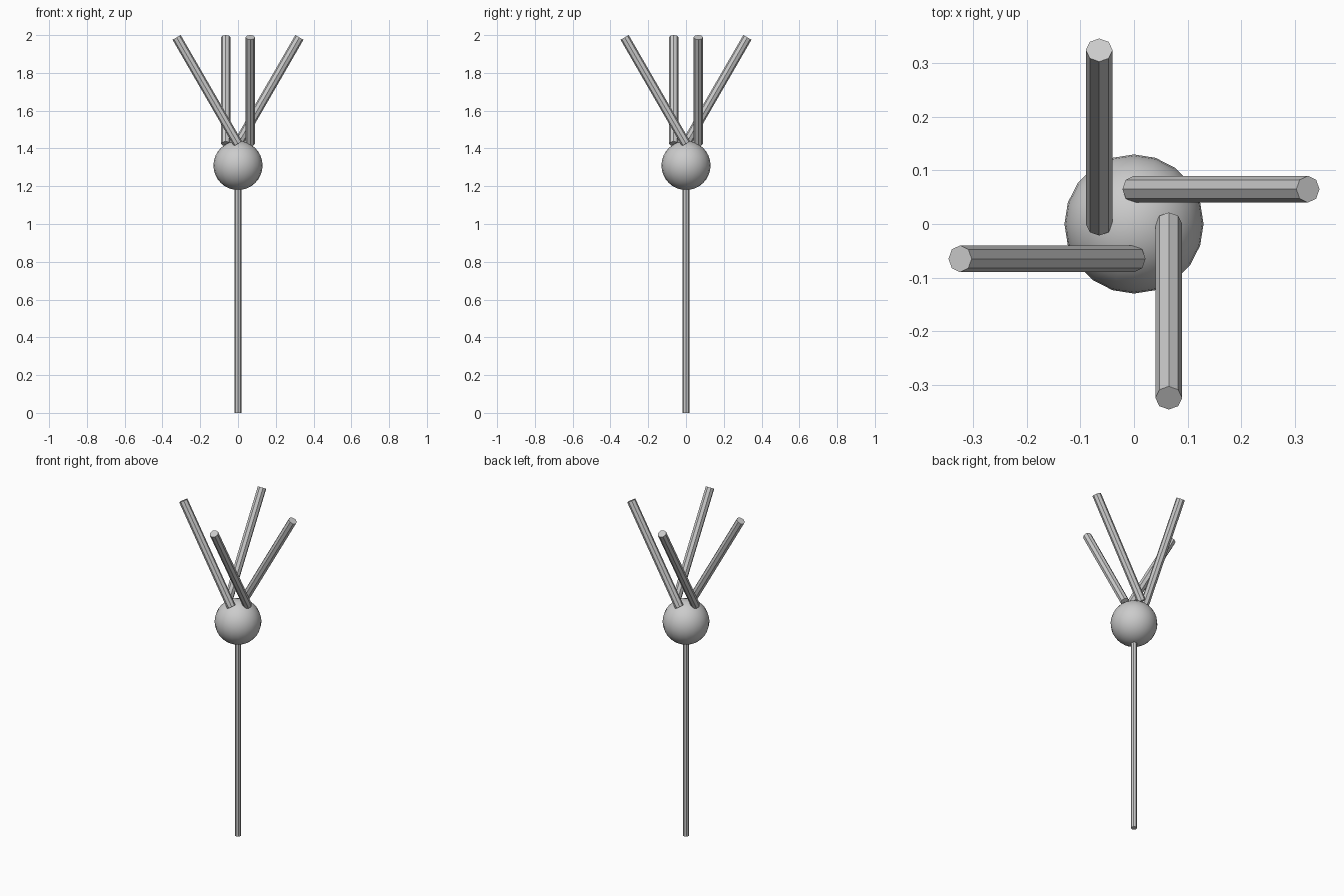
import bpy
from math import radians, sin, cos
from mathutils import Matrix, Vector

cube = bpy.data.objects.get("Cube")
if cube:
    bpy.data.objects.remove(cube, do_unlink=True)

# Single grey material
grey = bpy.data.materials.new("plain grey")
grey.use_nodes = True
colour = (0.6, 0.6, 0.6, 1)
grey.diffuse_color = colour
grey.node_tree.nodes["Principled BSDF"].inputs["Base Color"].default_value = colour


def finish(name):
    obj = bpy.context.object
    obj.name = name
    obj.data.materials.append(grey)
    return obj


def rod(name, radius, length):
    bpy.ops.mesh.primitive_cylinder_add(vertices=8, radius=radius, depth=length)
    return finish(name)


# Stem, ending inside the ball
stem_length = 1.22
stem = rod("stem", 0.018, stem_length)
stem.location.z = stem_length / 2

# Ball
bpy.ops.mesh.primitive_uv_sphere_add(segments=20, ring_count=16, radius=0.13,
                                     location=(0, 0, 1.31))
finish("ball")
bpy.ops.object.shade_smooth()

# Four prongs leaning outwards in a pinwheel
tilt = radians(30)
prong_length = 0.65
foot = Vector((0, 0.065, 1.425))
middle = foot + Vector((sin(tilt), 0, cos(tilt))) * prong_length / 2
lean = Matrix.Translation(middle) @ Matrix.Rotation(tilt, 4, "Y")
for i, side in enumerate(("left", "back", "right", "front")):
    prong = rod(side + "_prong", 0.025, prong_length)
    prong.matrix_world = Matrix.Rotation(radians(90 * i), 4, "Z") @ lean
